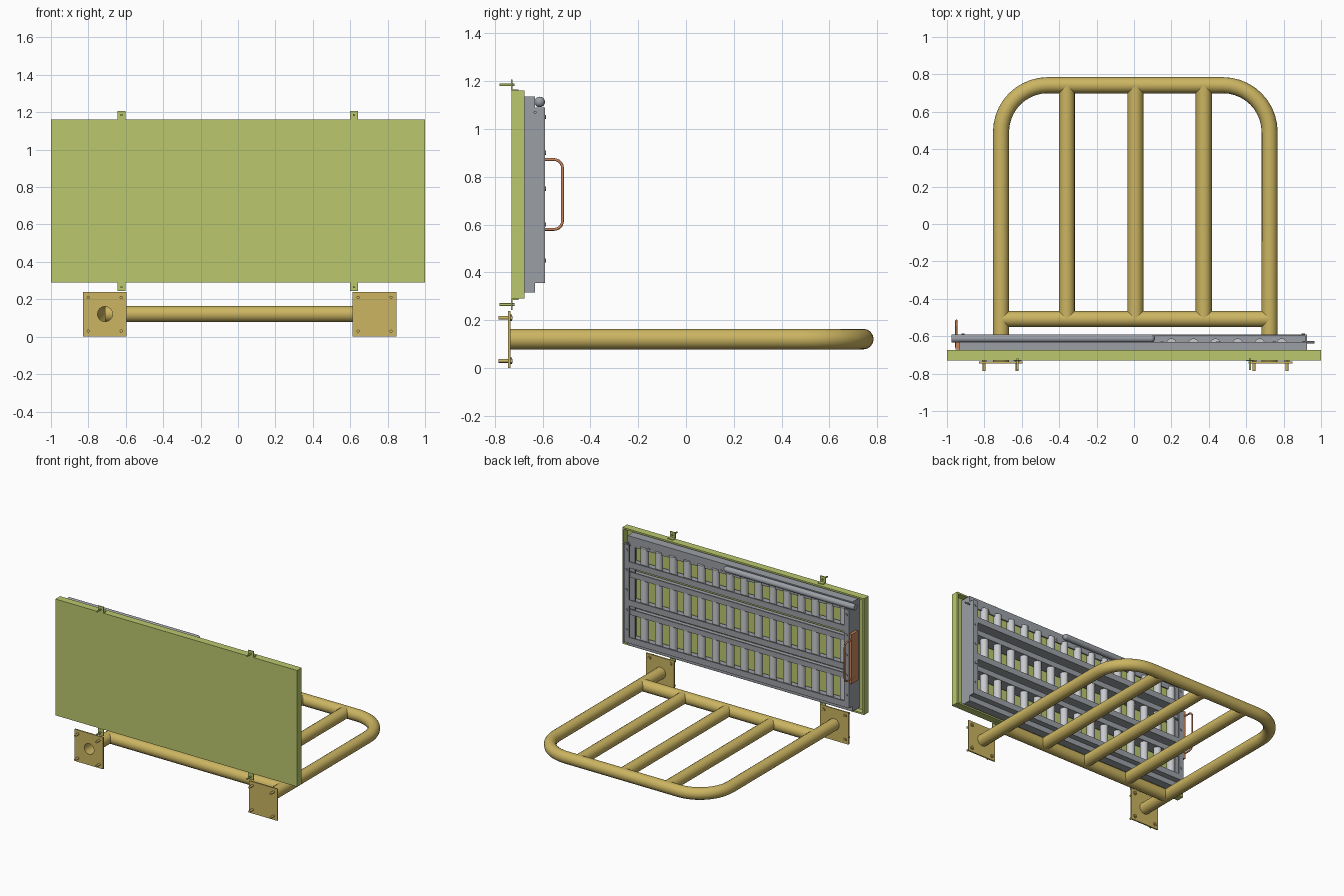
import bpy, bmesh, math
from mathutils import Vector, Matrix

if "Cube" in bpy.data.objects:
    bpy.data.objects.remove(bpy.data.objects["Cube"])


def material(name, r, g, b):
    m = bpy.data.materials.new(name)
    m.use_nodes = True
    m.diffuse_color = (r, g, b, 1)
    m.node_tree.nodes["Principled BSDF"].inputs["Base Color"].default_value = (r, g, b, 1)
    return m


GREEN = material("lime green", 0.50, 0.58, 0.155)
GOLD = material("mustard gold", 0.60, 0.46, 0.12)
GRAY = material("steel gray", 0.33, 0.35, 0.38)
LIGHT = material("light gray", 0.58, 0.59, 0.61)
COPPER = material("copper orange", 0.58, 0.24, 0.11)


def box(bm, x, y, z):
    """Box between the (low, high) pairs of each axis."""
    lo, hi = Vector((x[0], y[0], z[0])), Vector((x[1], y[1], z[1]))
    size = Matrix.Diagonal((*(hi - lo), 1))
    bmesh.ops.create_cube(bm, size=1, matrix=Matrix.Translation((lo + hi) / 2) @ size)


def rod(bm, a, b, r, sides=16):
    """Capped cylinder from a to b."""
    a, b = Vector(a), Vector(b)
    turn = (b - a).to_track_quat("Z", "Y").to_matrix().to_4x4()
    bmesh.ops.create_cone(bm, cap_ends=True, segments=sides, radius1=r, radius2=r,
                          depth=(b - a).length, matrix=Matrix.Translation((a + b) / 2) @ turn)


def add_object(name, mesh, mat, smooth=False):
    mesh.materials.clear()
    mesh.materials.append(mat)
    obj = bpy.data.objects.new(name, mesh)
    bpy.context.collection.objects.link(obj)
    if smooth:
        bpy.ops.object.select_all(action="DESELECT")
        obj.select_set(True)
        bpy.context.view_layer.objects.active = obj
        bpy.ops.object.shade_smooth_by_angle(angle=math.radians(35))
    return obj


def finish(name, bm, mat, smooth=False):
    mesh = bpy.data.meshes.new(name)
    bm.to_mesh(mesh)
    bm.free()
    return add_object(name, mesh, mat, smooth)


def rounded_path(corners, radius, steps=10):
    """Open path through the corners, with right-angle bends rounded off."""
    pts = [Vector(p) for p in corners]
    out = [pts[0]]
    for before, p, after in zip(pts, pts[1:], pts[2:]):
        a, b = (before - p).normalized(), (after - p).normalized()
        for i in range(steps + 1):
            t = math.pi / 2 * i / steps
            out.append(p + radius * (a * (1 - math.sin(t)) + b * (1 - math.cos(t))))
    return out + [pts[-1]]


def tube(name, path, r, mat, caps=False):
    curve = bpy.data.curves.new(name, "CURVE")
    curve.dimensions = "3D"
    curve.bevel_depth = r
    curve.bevel_resolution = 6
    curve.use_fill_caps = caps
    spline = curve.splines.new("POLY")
    spline.points.add(len(path) - 1)
    for point, p in zip(spline.points, path):
        point.co = (*p, 1)
    temp = bpy.data.objects.new(name, curve)
    bpy.context.collection.objects.link(temp)
    bpy.context.view_layer.update()
    deps = bpy.context.evaluated_depsgraph_get()
    mesh = bpy.data.meshes.new_from_object(temp.evaluated_get(deps))
    bpy.data.objects.remove(temp)
    return add_object(name, mesh, mat, True)


# Tubular rack
LEFT, RIGHT, MID = 0.725, -0.711, 0.007
TUBE_Z, TUBE_R = 0.121, 0.043
corners = [(RIGHT, -0.742, TUBE_Z), (RIGHT, 0.742, TUBE_Z),
           (LEFT, 0.742, TUBE_Z), (LEFT, -0.742, TUBE_Z)]
tube("rack_loop", rounded_path(corners, 0.25), TUBE_R, GOLD)
tube("rack_cross_tube", [(RIGHT, -0.508, TUBE_Z), (LEFT, -0.508, TUBE_Z)], TUBE_R, GOLD)
for i in (-1, 0, 1):
    x = MID + 0.366 * i
    tube(f"rack_bar_{i + 2}", [(x, -0.508, TUBE_Z), (x, 0.742, TUBE_Z)], TUBE_R, GOLD)

# Mounting plates, the right one open to its tube
for name, cx, open_hole in (("left", 0.73, False), ("right", -0.713, True)):
    bm = bmesh.new()
    box(bm, (cx - 0.117, cx + 0.117), (-0.745, -0.735), (0, 0.238))
    plate = finish(name + "_mounting_plate", bm, GOLD)
    if open_hole:
        bm = bmesh.new()
        rod(bm, (RIGHT, -0.8, TUBE_Z), (RIGHT, -0.7, TUBE_Z), 0.04, 32)
        cutter = finish("hole_cutter", bm, GOLD)
        cutter.hide_render = True
        cut = plate.modifiers.new("hole", "BOOLEAN")
        cut.operation, cut.object, cut.solver = "DIFFERENCE", cutter, "EXACT"
        bpy.context.view_layer.update()
        deps = bpy.context.evaluated_depsgraph_get()
        plate_mesh = bpy.data.meshes.new_from_object(plate.evaluated_get(deps))
        plate.modifiers.clear()
        plate.data = plate_mesh
        bpy.data.objects.remove(cutter)
    bm = bmesh.new()
    for dx in (-0.088, 0.088):
        for z in (0.03, 0.21):
            rod(bm, (cx + dx, -0.785, z), (cx + dx, -0.725, z), 0.008)
            rod(bm, (cx + dx, -0.735, z), (cx + dx, -0.728, z), 0.014, 6)
    finish(name + "_plate_bolts", bm, GOLD, True)

# Front panel: shallow tray open to the back
PX, PZ = (-1, 1), (0.29, 1.16)
EDGE, DEPTH = 0.012, (-0.73, -0.675)
bm = bmesh.new()
box(bm, PX, (-0.73, -0.718), PZ)
for s in (-1, 1):
    box(bm, sorted((s, s * (1 - EDGE))), DEPTH, PZ)
for z in (PZ[0], PZ[1] - EDGE):
    box(bm, PX, DEPTH, (z, z + EDGE))
finish("front_panel", bm, GREEN)

# Small panel brackets with studs
bm = bmesh.new()
for x in (-0.623, 0.62):
    for edge, s in ((PZ[1], 1), (PZ[0], -1)):
        box(bm, (x - 0.022, x + 0.022), (-0.733, -0.726), sorted((edge, edge + s * 0.047)))
        box(bm, (x - 0.022, x + 0.022), (-0.733, -0.70), sorted((edge, edge + s * 0.006)))
        rod(bm, (x, -0.78, edge + s * 0.025), (x, -0.718, edge + s * 0.025), 0.006)
finish("panel_brackets", bm, GREEN)

# Outer back frame
FX, BACK = (-0.935, 0.925), -0.632
bm = bmesh.new()
box(bm, FX, (-0.718, BACK), (1.123, 1.135))
box(bm, FX, (-0.644, BACK), (1.06, 1.135))
box(bm, FX, (-0.718, BACK), (0.315, 0.327))
box(bm, FX, (-0.644, BACK), (0.315, 0.355))
for outer, s in ((FX[0], 1), (FX[1], -1)):
    box(bm, sorted((outer, outer + s * 0.012)), (-0.718, BACK), (0.315, 1.135))
    box(bm, sorted((outer, outer + s * 0.06)), (-0.644, BACK), (0.315, 1.135))
finish("back_frame", bm, GRAY)

# Inner posts, channel shaped
bm = bmesh.new()
for outer, s in ((FX[0], 1), (FX[1], -1)):
    box(bm, sorted((outer, outer + s * 0.01)), (BACK, -0.59), (0.355, 1.09))
    box(bm, sorted((outer, outer + s * 0.04)), (-0.60, -0.59), (0.355, 1.09))
finish("inner_posts", bm, GRAY)

# Roller rows: a lipped channel below and above each row
ROWS = ((0.93, 1.08), (0.645, 0.84), (0.365, 0.56))
rails, rollers = bmesh.new(), bmesh.new()
INSIDE = (FX[0] + 0.012, FX[1] - 0.012)
for n, (low, high) in enumerate(ROWS):
    box(rails, INSIDE, (-0.70, -0.59), (low - 0.01, low))
    box(rails, INSIDE, (-0.60, -0.59), (low - 0.01, low + 0.035))
    if n:
        box(rails, INSIDE, (-0.70, -0.61), (high, high + 0.01))
        box(rails, INSIDE, (-0.62, -0.61), (high, high + 0.04))
    for i in range(15):
        x = 0.79 - 0.118 * i
        rod(rollers, (x, -0.64, low), (x, -0.64, high), 0.028, 20)
finish("roller_rails", rails, GRAY)
finish("rollers", rollers, LIGHT, True)

# Frame screws
bm = bmesh.new()
for i in range(6):
    x = 0.75 - 0.3 * i
    rod(bm, (x, BACK - 0.002, 1.078), (x, BACK + 0.005, 1.078), 0.009, 10)
for x in (FX[0] + 0.02, FX[1] - 0.02):
    for z in (0.45, 0.6, 0.75, 0.9, 1.05):
        rod(bm, (x, -0.592, z), (x, -0.586, z), 0.009, 10)
finish("frame_screws", bm, GRAY)

# Top lever with a rounded tip, and the end pin
tube("top_lever", [(-0.975, -0.612, 1.113), (0.09, -0.612, 1.113)], 0.022, GRAY, True)
bm = bmesh.new()
bmesh.ops.create_uvsphere(bm, u_segments=20, v_segments=12, radius=0.022,
                          matrix=Matrix.Translation((0.09, -0.612, 1.113)))
finish("lever_tip", bm, GRAY, True)
bm = bmesh.new()
rod(bm, (0.9, -0.632, 1.07), (0.965, -0.632, 1.07), 0.006)
finish("end_pin", bm, GRAY, True)

# Pull handle and its backing strip
HX = -0.95
bm = bmesh.new()
box(bm, (HX - 0.005, HX + 0.015), (-0.672, -0.595), (0.54, 0.91))
finish("handle_strip", bm, COPPER)
grip = [(HX, -0.66, 0.58), (HX, -0.517, 0.58), (HX, -0.517, 0.872), (HX, -0.66, 0.872)]
tube("pull_handle", rounded_path(grip, 0.035, 6), 0.006, COPPER, True)
